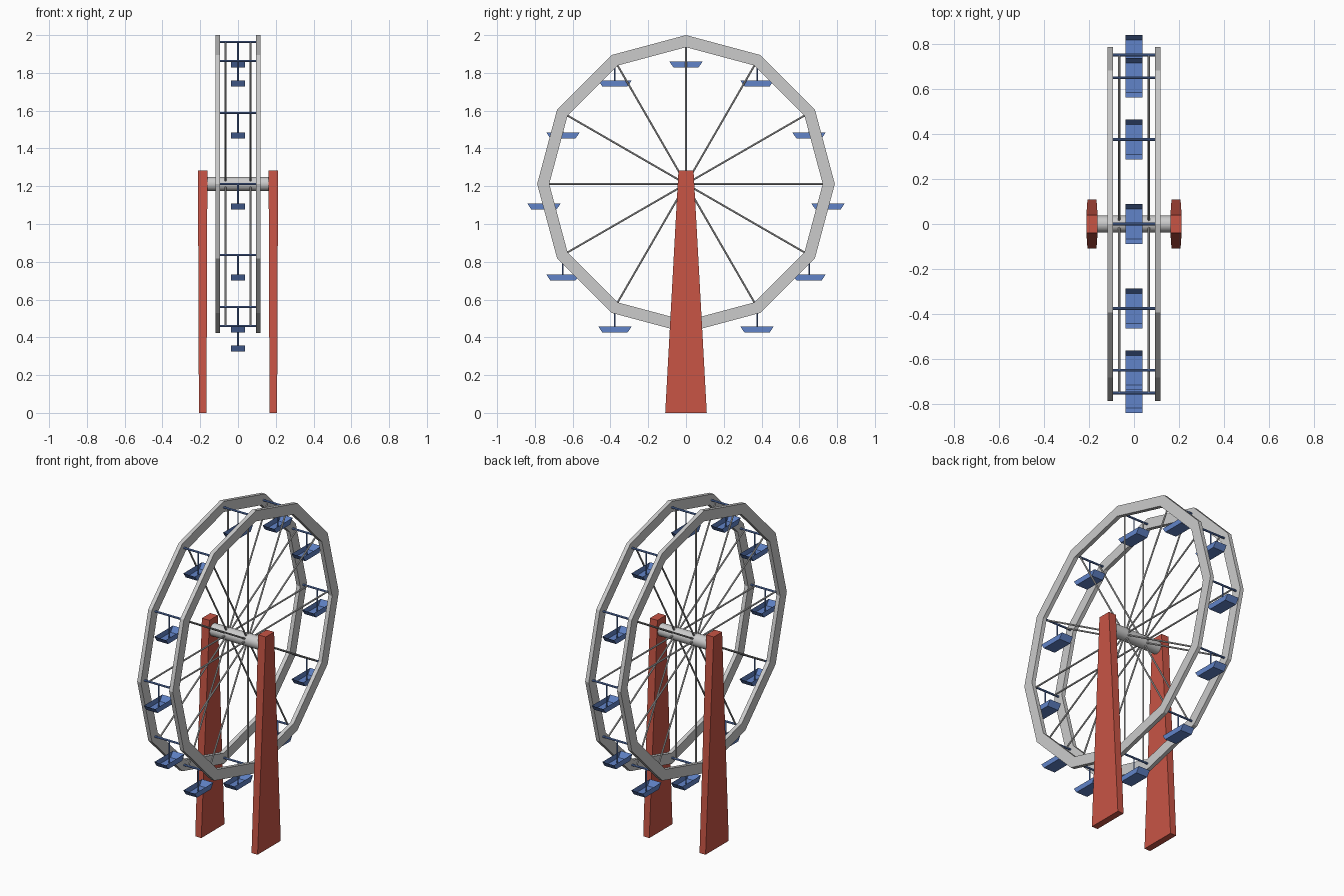
import bpy, bmesh
from math import sin, cos, pi
from mathutils import Vector

if "Cube" in bpy.data.objects:
    bpy.data.objects.remove(bpy.data.objects["Cube"])

CZ = 1.212          # axle height
N = 12              # rim sides and seats
R_OUT, R_IN, R_BAR = 0.788, 0.724, 0.752


def material(name, color):
    m = bpy.data.materials.new(name)
    m.diffuse_color = (*color, 1)
    m.use_nodes = True
    m.node_tree.nodes["Principled BSDF"].inputs["Base Color"].default_value = m.diffuse_color
    return m


RED = material("red_paint", (0.58, 0.09, 0.06))
BLUE = material("blue_paint", (0.12, 0.23, 0.58))


def finish(name, bm, mat=None, recalc=True):
    if recalc:
        bmesh.ops.recalc_face_normals(bm, faces=bm.faces)
    me = bpy.data.meshes.new(name)
    bm.to_mesh(me)
    bm.free()
    ob = bpy.data.objects.new(name, me)
    bpy.context.collection.objects.link(ob)
    if mat:
        me.materials.append(mat)
    return ob


def rod(name, a, b, r, sides=8, mat=None):
    a, b = Vector(a), Vector(b)
    bm = bmesh.new()
    bmesh.ops.create_cone(bm, cap_ends=True, segments=sides,
                          radius1=r, radius2=r, depth=(b - a).length)
    ob = finish(name, bm, mat)
    ob.rotation_mode = 'QUATERNION'
    ob.rotation_quaternion = (b - a).to_track_quat('Z', 'Y')
    ob.location = (a + b) / 2
    return ob


def tapered_box(name, bottom, top, height, loc, mat, open_top=False):
    bm = bmesh.new()
    signs = [(-1, -1), (1, -1), (1, 1), (-1, 1)]
    lo = [bm.verts.new((bottom[0] * x, bottom[1] * y, 0)) for x, y in signs]
    hi = [bm.verts.new((top[0] * x, top[1] * y, height)) for x, y in signs]
    bm.faces.new(lo[::-1])
    if not open_top:
        bm.faces.new(hi)
    for i in range(4):
        j = (i + 1) % 4
        bm.faces.new((lo[i], lo[j], hi[j], hi[i]))
    ob = finish(name, bm, mat, recalc=False)
    ob.location = loc
    return ob


def rim(name, x0, x1):
    bm = bmesh.new()
    section = [(x0, R_IN), (x1, R_IN), (x1, R_OUT), (x0, R_OUT)]
    loops = []
    for i in range(N):
        t = 2 * pi * i / N
        loops.append([bm.verts.new((x, r * cos(t), CZ + r * sin(t)))
                      for x, r in section])
    for i in range(N):
        a, b = loops[i], loops[(i + 1) % N]
        for k in range(4):
            m = (k + 1) % 4
            bm.faces.new((a[k], a[m], b[m], b[k]))
    finish(name, bm)


# rims and support legs, one per side
for side, s in (("left", -1), ("right", 1)):
    rim(side + "_rim", s * 0.094, s * 0.118)
    tapered_box(side + "_leg", (0.02, 0.11), (0.025, 0.04), 1.282,
                (s * 0.187, 0, 0), RED)

# axle between the legs
axle = rod("axle", (-0.18, 0, CZ), (0.18, 0, CZ), 0.037, 24)
bpy.context.view_layer.objects.active = axle
axle.select_set(True)
bpy.ops.object.shade_smooth_by_angle()

# spokes, crossbars, hangers and hanging seats
for i in range(N):
    t = 2 * pi * i / N
    y, z = R_BAR * cos(t), CZ + R_BAR * sin(t)
    for s in (-1, 1):
        rod(f"spoke_{i}_{s}", (s * 0.066, 0, CZ), (s * 0.066, y, z), 0.005)
    rod(f"crossbar_{i}", (-0.1, y, z), (0.1, y, z), 0.006, 8, BLUE)
    rod(f"hanger_{i}", (0, y, z), (0, y, z - 0.134), 0.004, 8, BLUE)
    tapered_box(f"seat_{i}", (0.038, 0.066), (0.038, 0.088), 0.032,
                (0, y, z - 0.136), BLUE, open_top=True)
